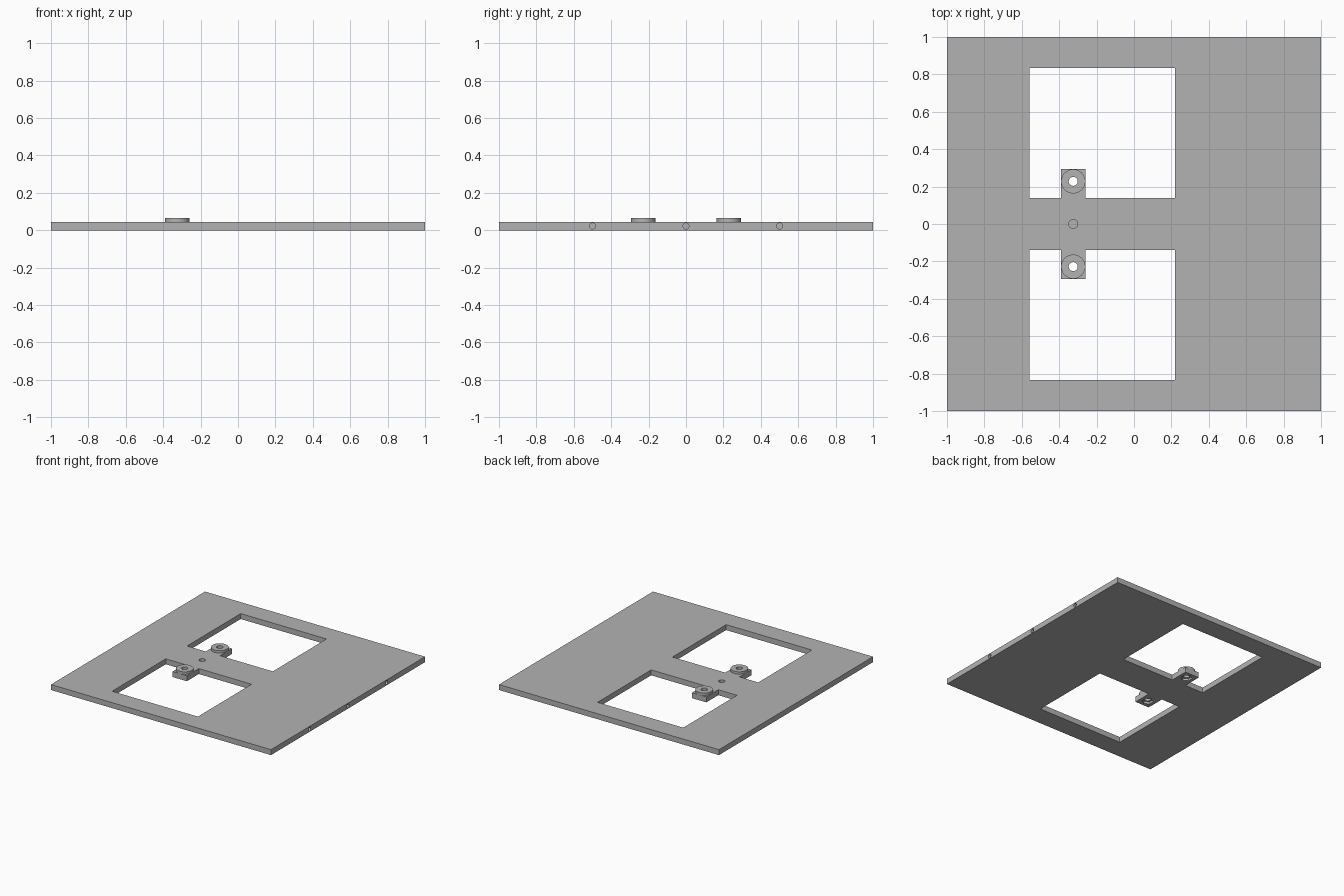
import bpy, math

cube = bpy.data.objects.get("Cube")
if cube:
    bpy.data.objects.remove(cube)

grey = bpy.data.materials.new("light grey")
grey.use_nodes = True
COLOUR = (0.45, 0.45, 0.45, 1)
grey.diffuse_color = COLOUR
grey.node_tree.nodes["Principled BSDF"].inputs["Base Color"].default_value = COLOUR

THICK = 0.045   # plate thickness
TOP = 0.065     # top of the bosses
POST_X = -0.325
POST_Y = 0.228


def finish(obj, name):
    obj.name = name
    obj.data.materials.append(grey)
    return obj


def box(name, x0, x1, y0, y1, z0, z1):
    bpy.ops.mesh.primitive_cube_add(
        size=1, location=((x0 + x1) / 2, (y0 + y1) / 2, (z0 + z1) / 2))
    obj = bpy.context.object
    obj.scale = (x1 - x0, y1 - y0, z1 - z0)
    bpy.ops.object.transform_apply(location=False, rotation=False, scale=True)
    return finish(obj, name)


def cylinder(name, radius, depth, location, sides=48, rotation=(0, 0, 0)):
    bpy.ops.mesh.primitive_cylinder_add(
        vertices=sides, radius=radius, depth=depth, location=location, rotation=rotation)
    return finish(bpy.context.object, name)


def cut(target, cutters):
    for cutter in cutters:
        mod = target.modifiers.new(cutter.name, 'BOOLEAN')
        mod.operation = 'DIFFERENCE'
        mod.solver = 'EXACT'
        mod.object = cutter
        bpy.context.view_layer.objects.active = target
        bpy.ops.object.modifier_apply(modifier=mod.name)
        bpy.data.objects.remove(cutter)


def smooth(obj):
    bpy.ops.object.select_all(action='DESELECT')
    obj.select_set(True)
    bpy.context.view_layer.objects.active = obj
    bpy.ops.object.shade_smooth_by_angle(angle=math.radians(30))


# Square plate with two windows, a centre hole and edge holes
plate = box("base_plate", -1, 1, -1, 1, 0, THICK)
cutters = [box("window_cutter", -0.56, 0.22, *sorted((s * 0.138, s * 0.835)), -0.1, 0.1)
           for s in (-1, 1)]
cutters.append(cylinder("centre_hole_cutter", 0.024, 0.06, (POST_X, 0, 0.045)))
for y in (-0.5, 0, 0.5):
    cutters.append(cylinder("edge_hole_cutter", 0.016, 0.2, (1, y, THICK / 2),
                            24, (0, math.pi / 2, 0)))
cut(plate, cutters)
smooth(plate)

# Mounting tabs with round bosses, through holes and hexagonal nut pockets
for side, label in ((-1, "front"), (1, "back")):
    y0, y1 = sorted((side * 0.138, side * 0.293))
    tab = box(label + "_tab", POST_X - 0.065, POST_X + 0.065, y0, y1, 0, THICK)
    boss = cylinder(label + "_boss", 0.065, TOP - THICK,
                    (POST_X, side * POST_Y, (TOP + THICK) / 2))
    for part in (tab, boss):
        cutters = [cylinder("bolt_hole_cutter", 0.024, 0.3, (POST_X, side * POST_Y, 0))]
        if part == tab:
            cutters.append(cylinder("nut_pocket_cutter", 0.043, 0.036,
                                    (POST_X, side * POST_Y, 0), 6))
        cut(part, cutters)
        smooth(part)
